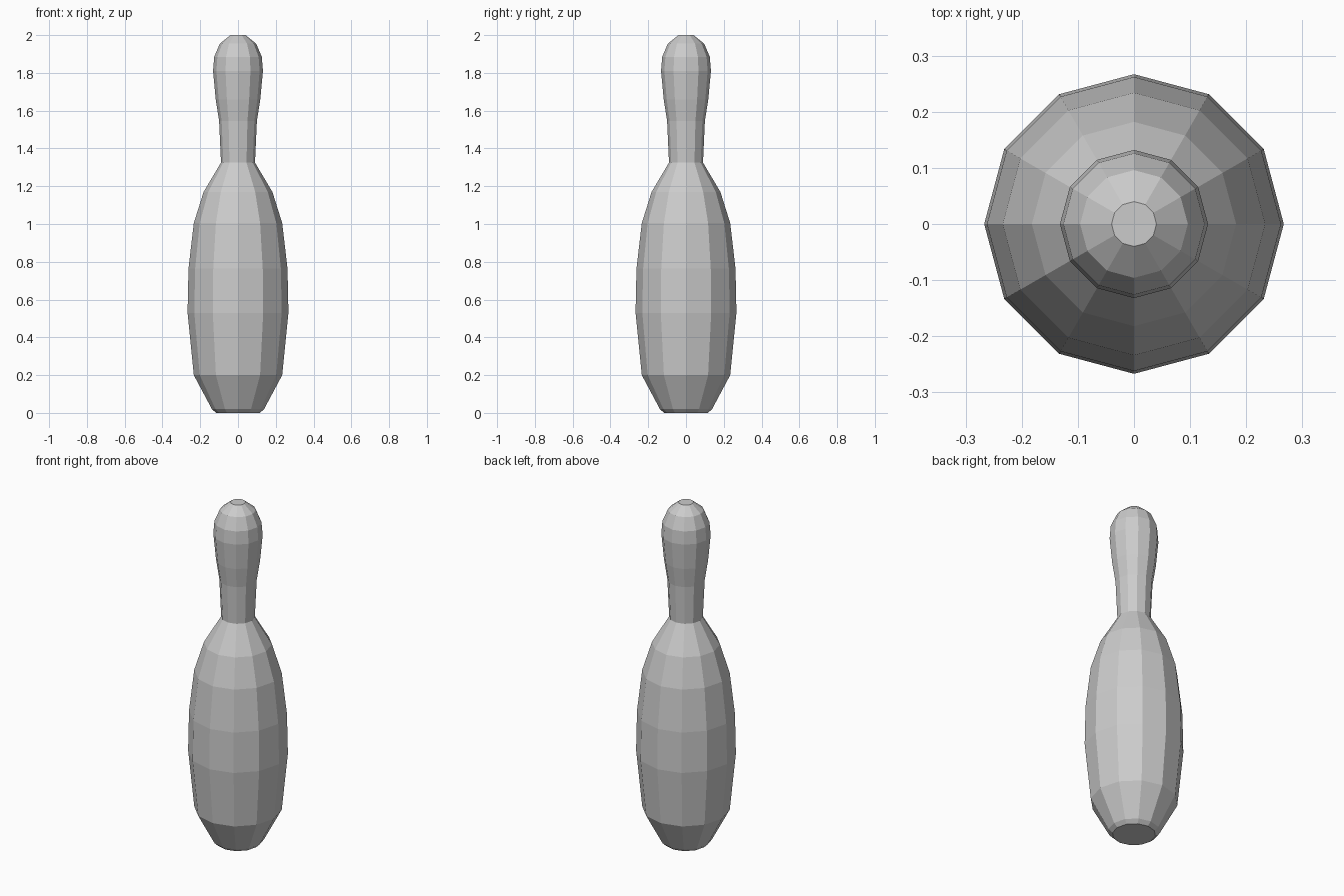
import bpy, bmesh
from math import cos, sin, pi

if "Cube" in bpy.data.objects:
    bpy.data.objects.remove(bpy.data.objects["Cube"])

SIDES = 12

# Pin silhouette: (radius, height) from the base to the crown
profile = [(0.116, 0.0), (0.138, 0.02), (0.234, 0.2), (0.267, 0.53),
           (0.262, 0.765), (0.234, 1.005), (0.182, 1.17), (0.09, 1.325),
           (0.1, 1.545), (0.118, 1.66), (0.132, 1.81), (0.126, 1.885),
           (0.096, 1.955), (0.04, 2.0)]


def lathe(name, points, sides):
    """Revolve a profile around z with flat faces and capped ends."""
    bm = bmesh.new()
    rings = [[bm.verts.new((r * cos(2 * pi * i / sides), r * sin(2 * pi * i / sides), z))
              for i in range(sides)] for r, z in points]
    for low, high in zip(rings, rings[1:]):
        for i in range(sides):
            j = (i + 1) % sides
            bm.faces.new((low[i], low[j], high[j], high[i]))
    bm.faces.new(rings[0][::-1])
    bm.faces.new(rings[-1])
    mesh = bpy.data.meshes.new(name)
    bm.to_mesh(mesh)
    bm.free()
    obj = bpy.data.objects.new(name, mesh)
    bpy.context.collection.objects.link(obj)
    return obj


# Bowling pin body
lathe("bowling_pin", profile, SIDES)
